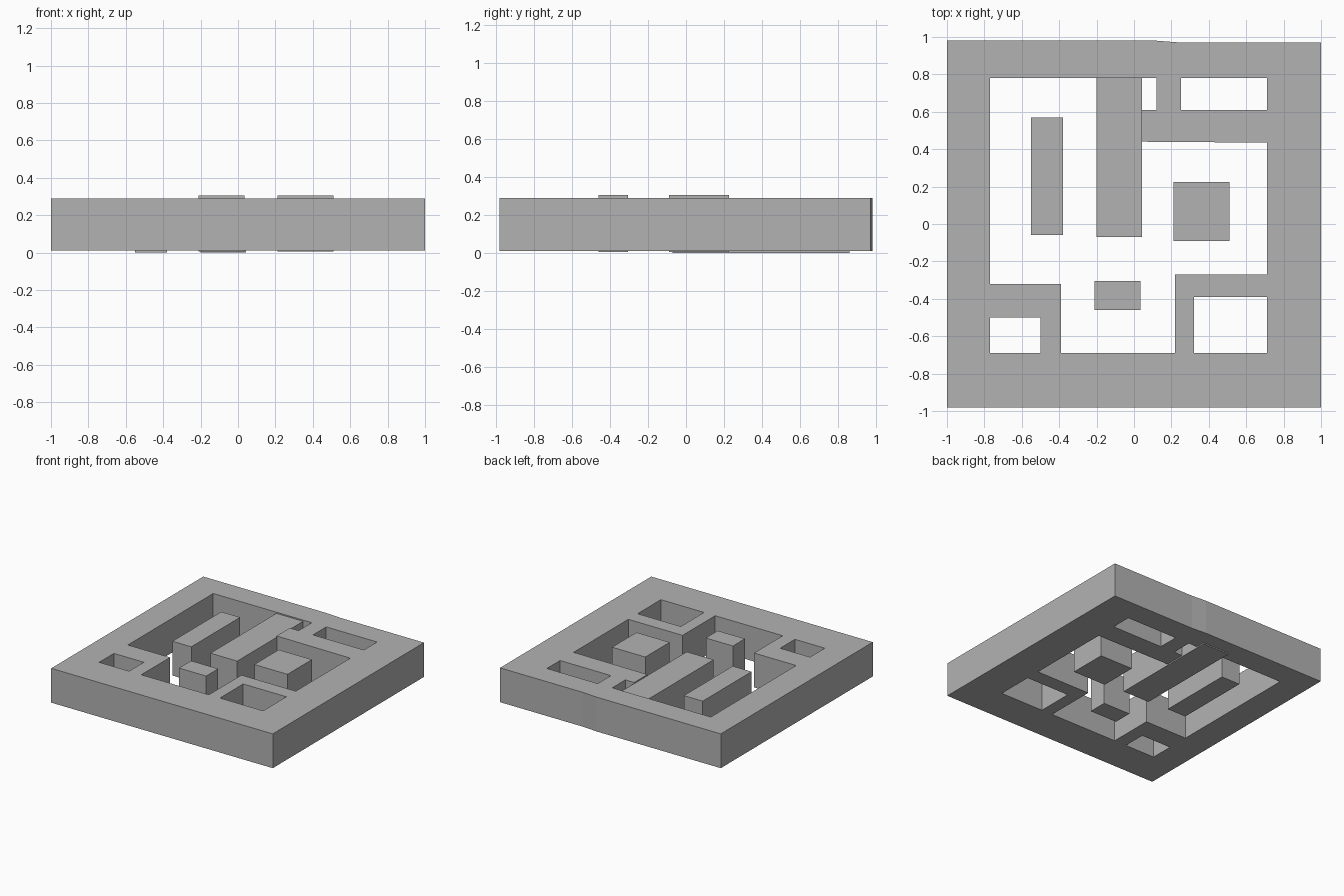
import bpy
import bmesh

cube = bpy.data.objects.get("Cube")
if cube:
    bpy.data.objects.remove(cube, do_unlink=True)

# Single grey material
grey = bpy.data.materials.new("plain grey")
grey.use_nodes = True
colour = (0.45, 0.45, 0.45, 1)
grey.diffuse_color = colour
grey.node_tree.nodes["Principled BSDF"].inputs["Base Color"].default_value = colour


def rect(x0, x1, y0, y1):
    return [(x0, y0), (x1, y0), (x1, y1), (x0, y1)]


def slab(name, loops, z0, z1):
    """Extrude an outline (first loop) with holes (other loops) from z0 to z1."""
    bm = bmesh.new()
    edges = []
    for loop in loops:
        verts = [bm.verts.new((x, y, z0)) for x, y in loop]
        edges += [bm.edges.new((v, verts[i - 1])) for i, v in enumerate(verts)]
    bmesh.ops.triangle_fill(bm, edges=edges, use_beauty=True, use_dissolve=False)
    top = bmesh.ops.extrude_face_region(bm, geom=bm.faces[:], use_keep_orig=True)
    moved = [g for g in top["geom"] if isinstance(g, bmesh.types.BMVert)]
    bmesh.ops.translate(bm, verts=moved, vec=(0, 0, z1 - z0))
    bmesh.ops.recalc_face_normals(bm, faces=bm.faces[:])
    mesh = bpy.data.meshes.new(name)
    bm.to_mesh(mesh)
    bm.free()
    mesh.materials.append(grey)
    obj = bpy.data.objects.new(name, mesh)
    bpy.context.collection.objects.link(obj)
    return obj


# Outer frame, with a slight step in its back edge
outline = [(-1, -.98), (1, -.98), (1, .97), (.25, .97), (.12, .98), (-1, .98)]
# Main opening, with inner walls left standing at three corners
opening = [(-.77, -.32), (-.39, -.32), (-.39, -.69), (.22, -.69),
           (.22, -.27), (.71, -.27), (.71, .435), (.04, .44),
           (.04, .61), (.12, .61), (.12, .78), (-.77, .78)]
# Small corner openings
corner_openings = [rect(-.77, -.5, -.69, -.5),
                   rect(.32, .71, -.69, -.39),
                   rect(.25, .71, .61, .78)]
slab("frame", [outline, opening] + corner_openings, .01, .29)

# Blocks standing inside the opening
slab("left_bar", [rect(-.55, -.38, -.06, .57)], 0, .28)
slab("middle_bar", [rect(-.2, .042, -.07, .86)], 0, .28)
slab("square_block", [rect(.21, .51, -.09, .225)], .005, .305)
slab("small_block", [rect(-.21, .035, -.46, -.305)], .005, .305)
